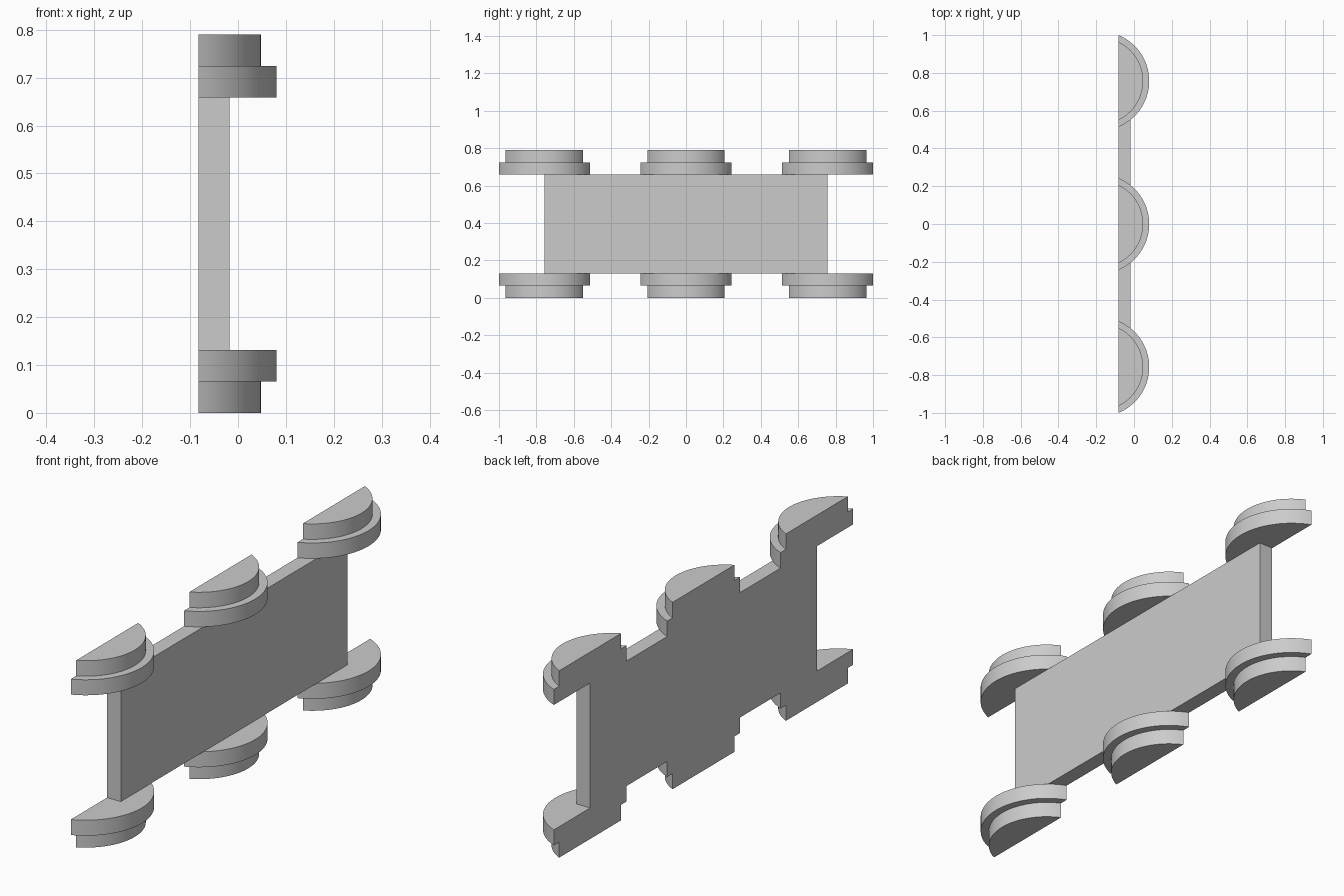
import bpy, bmesh, math

cube = bpy.data.objects.get("Cube")
if cube:
    bpy.data.objects.remove(cube, do_unlink=True)

BACK = -0.082      # flat back plane shared by every part
AXIS = -0.182      # wheel axis lies behind the back plane
SPACING = 0.757    # distance between wheels along y
HEIGHT = 0.79
STEP = 0.0655      # thickness of each wheel disc

grey = bpy.data.materials.new("light_grey")
grey.use_nodes = True
colour = (0.6, 0.6, 0.6, 1)
grey.diffuse_color = colour
grey.node_tree.nodes["Principled BSDF"].inputs["Base Color"].default_value = colour


def prism(name, outline, z0, z1):
    """Extrude a closed xy outline from z0 up to z1."""
    bm = bmesh.new()
    face = bm.faces.new([bm.verts.new((x, y, z0)) for x, y in outline])
    top = bmesh.ops.extrude_face_region(bm, geom=[face])["geom"]
    verts = [v for v in top if isinstance(v, bmesh.types.BMVert)]
    bmesh.ops.translate(bm, verts=verts, vec=(0, 0, z1 - z0))
    bmesh.ops.recalc_face_normals(bm, faces=bm.faces)
    mesh = bpy.data.meshes.new(name)
    bm.to_mesh(mesh)
    bm.free()
    mesh.materials.append(grey)
    obj = bpy.data.objects.new(name, mesh)
    bpy.context.collection.objects.link(obj)
    return obj


def segment(radius, y, count=40):
    """Circle segment cut off by the flat back plane."""
    half = math.acos((BACK - AXIS) / radius)
    angles = [half * (2 * i / count - 1) for i in range(count + 1)]
    return [(AXIS + radius * math.cos(a), y + radius * math.sin(a)) for a in angles]


# Flat body plate between the wheels
front = -0.018
prism("body_plate", [(BACK, -SPACING), (front, -SPACING), (front, SPACING), (BACK, SPACING)],
      2 * STEP, HEIGHT - 2 * STEP)

# Stepped wheels: wide flange inside, narrow tread outside
wheels = []
for label, row in (("front", -1), ("middle", 0), ("rear", 1)):
    for part, radius, z in (("tread", 0.23, 0), ("flange", 0.2625, STEP)):
        outline = segment(radius, row * SPACING)
        wheels.append(prism(f"{label}_lower_{part}", outline, z, z + STEP))
        wheels.append(prism(f"{label}_upper_{part}", outline, HEIGHT - z - STEP, HEIGHT - z))

bpy.ops.object.select_all(action="DESELECT")
for obj in wheels:
    obj.select_set(True)
bpy.context.view_layer.objects.active = wheels[0]
bpy.ops.object.shade_smooth_by_angle(angle=math.radians(30))
